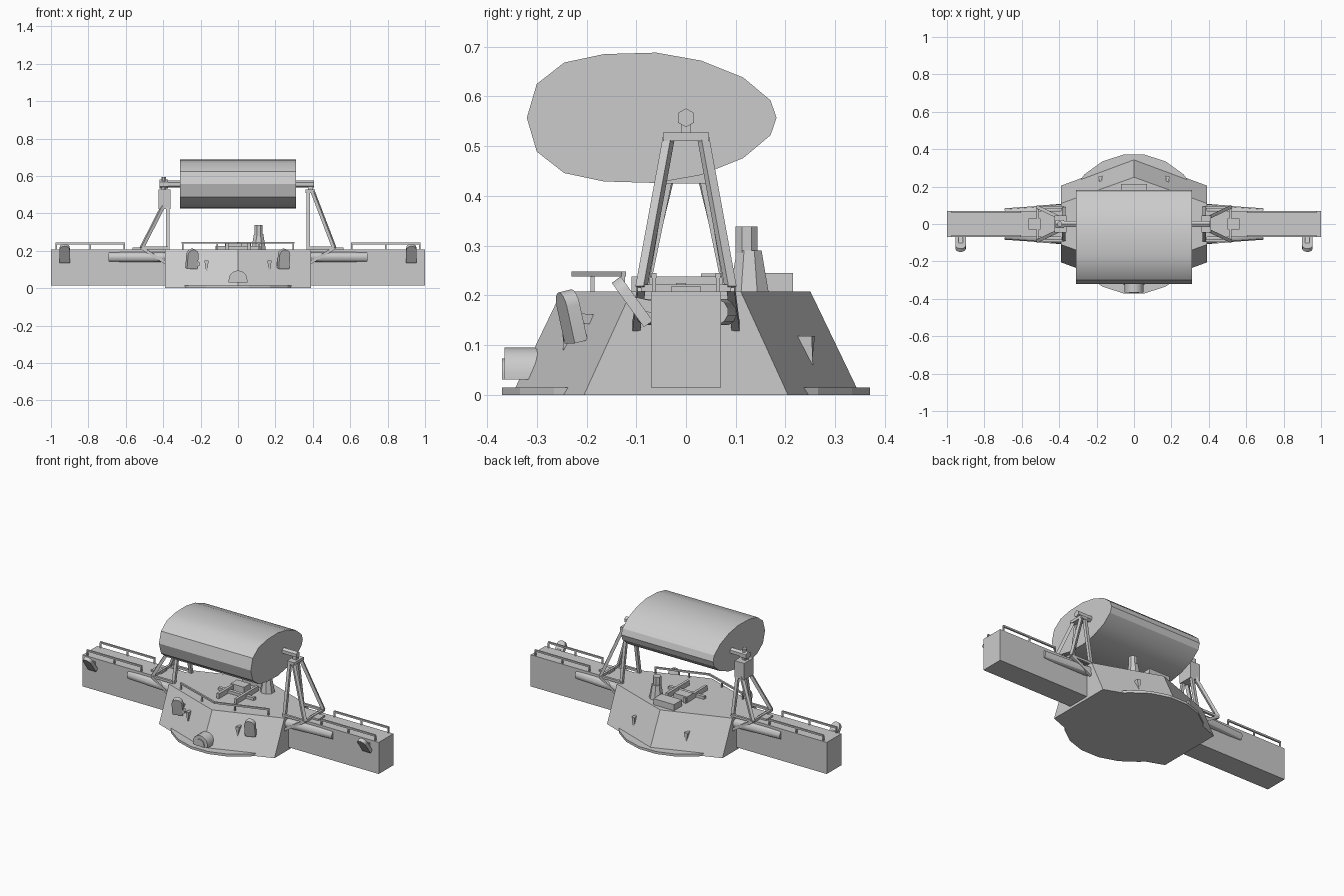
import bpy, bmesh, math
from mathutils import Vector, Matrix

if "Cube" in bpy.data.objects:
    bpy.data.objects.remove(bpy.data.objects["Cube"], do_unlink=True)

grey = bpy.data.materials.new("plain grey")
grey.use_nodes = True
grey.diffuse_color = (0.6, 0.6, 0.6, 1)
grey.node_tree.nodes["Principled BSDF"].inputs["Base Color"].default_value = (0.6, 0.6, 0.6, 1)


def loft(name, low, high, matrix=None, smooth=False):
    """Closed solid between two matching loops of points."""
    bm = bmesh.new()
    a = [bm.verts.new(p) for p in low]
    b = [bm.verts.new(p) for p in high]
    n = len(a)
    bm.faces.new(a[::-1])
    bm.faces.new(b)
    for i in range(n):
        j = (i + 1) % n
        bm.faces.new((a[i], a[j], b[j], b[i]))
    if matrix:
        bm.transform(matrix)
    bmesh.ops.recalc_face_normals(bm, faces=bm.faces)
    mesh = bpy.data.meshes.new(name)
    bm.to_mesh(mesh)
    bm.free()
    mesh.materials.append(grey)
    obj = bpy.data.objects.new(name, mesh)
    bpy.context.collection.objects.link(obj)
    if smooth:
        bpy.ops.object.select_all(action='DESELECT')
        obj.select_set(True)
        bpy.context.view_layer.objects.active = obj
        bpy.ops.object.shade_smooth_by_angle(angle=math.radians(30))
    return obj


def box(name, x0, x1, y0, y1, z0, z1):
    ring = [(x0, y0), (x1, y0), (x1, y1), (x0, y1)]
    return loft(name, [(x, y, z0) for x, y in ring], [(x, y, z1) for x, y in ring])


def rod(name, a, b, r, sides=4, r2=None, smooth=False):
    """Straight bar between two points; four sides gives a square beam."""
    a, b = Vector(a), Vector(b)
    d = b - a
    side = d.cross(Vector((0, 0, 1)))
    side = side.normalized() if side.length > 1e-5 else Vector((1, 0, 0))
    up = side.cross(d).normalized()
    k = math.sqrt(2) if sides == 4 else 1
    turns = [2 * math.pi * (i + 0.5) / sides for i in range(sides)]
    offs = [side * math.cos(t) * k + up * math.sin(t) * k for t in turns]
    return loft(name, [a + o * r for o in offs], [b + o * (r2 or r) for o in offs], smooth=smooth)


def arch(name, width, height, depth, loc, lean=0, heading=0):
    """Slab with a rounded top, leaning forward and turned to a heading."""
    r = width / 2
    top = [(r * math.cos(math.pi * i / 8), height / 2 - r + r * math.sin(math.pi * i / 8)) for i in range(9)]
    ring = [(-r, -height / 2), (r, -height / 2)] + top
    m = (Matrix.Translation(loc) @ Matrix.Rotation(math.radians(heading), 4, 'Z')
         @ Matrix.Rotation(math.radians(lean), 4, 'X'))
    return loft(name, [(x, -depth / 2, z) for x, z in ring], [(x, depth / 2, z) for x, z in ring], m, True)


def railing(name, points, posts, z0, z1, r=0.005):
    for a, b in zip(points, points[1:]):
        rod(name + "_bar", (*a, z1), (*b, z1), r)
    for p in posts:
        rod(name + "_post", (*p, z0), (*p, z1), r * 0.8)


DECK = 0.208


def hexagon(side_y, peak_y, z):
    return [(0.39, -side_y, z), (0.39, side_y, z), (0, peak_y, z),
            (-0.39, side_y, z), (-0.39, -side_y, z), (0, -peak_y, z)]


# Hull and round base plate
loft("hull", hexagon(0.205, 0.35, 0), hexagon(0.11, 0.25, DECK))
rod("base_plate", (0, 0, 0), (0, 0, 0.015), 0.375, 20)

# Drum with a flattened egg section
half = [(-0.32, 0), (-0.3, 0.068), (-0.245, 0.111), (-0.165, 0.128), (-0.06, 0.131),
        (0.03, 0.115), (0.115, 0.081), (0.17, 0.035), (0.182, 0)]
section = half + [(y, -z) for y, z in half[-2:0:-1]]
loft("drum", [(-0.31, y, 0.557 + z) for y, z in section],
     [(0.31, y, 0.557 + z) for y, z in section], smooth=True)

for s in (-1, 1):
    side = "left" if s > 0 else "right"
    # Wing, wing railings and tapering side tubes
    box(side + "_wing", s * 0.37, s, -0.07, 0.07, 0.015, DECK)
    for f in (-1, 1):
        y = f * 0.064
        railing(side + "_wing_railing", [(s * 0.605, y), (s * 0.975, y)],
                [(s * x, y) for x in (0.608, 0.79, 0.972)], DECK, 0.24)
        rod(side + "_side_tube", (s * 0.37, f * 0.08, 0.167), (s * 0.69, f * 0.058, 0.167),
            0.027, 12, smooth=True)

    # Drum support: four splayed legs with struts back to the hull
    top = 0.515 if s > 0 else 0.44
    for f in (-1, 1):
        foot = (s * 0.515, f * 0.09, 0.215)
        rod(side + "_inner_leg", (s * 0.375, f * 0.035, top), (s * 0.375, f * 0.095, 0.15), 0.009)
        rod(side + "_outer_leg", (s * 0.4, f * 0.035, top), foot, 0.009)
        rod(side + "_foot_beam", (s * 0.375, f * 0.09, 0.215), foot, 0.007)
        rod(side + "_foot_strut", foot, (s * 0.385, f * 0.1, 0.135), 0.008)
    rod(side + "_cross_beam", (s * 0.515, -0.09, 0.215), (s * 0.515, 0.09, 0.215), 0.007)
    box(side + "_foot_plate", s * 0.5, s * 0.565, -0.03, 0.03, DECK, 0.218)
    rod(side + "_axle", (s * 0.3, 0, 0.557), (s * 0.405, 0, 0.557), 0.019, 6)

    # Lamps on the wing tips and hull front, each on a bracket
    arch(side + "_wing_lamp", 0.055, 0.11, 0.022, (s * 0.927, -0.108, 0.187), 36)
    rod(side + "_wing_lamp_bracket", (s * 0.927, -0.06, 0.175), (s * 0.927, -0.105, 0.185), 0.012)
    arch(side + "_hull_lamp", 0.06, 0.105, 0.028, (s * 0.245, -0.232, 0.158), 13, 20)
    rod(side + "_hull_lamp_bracket", (s * 0.225, -0.17, 0.15), (s * 0.245, -0.23, 0.155), 0.01)

    # Small wedge vents on the sloping hull faces
    for name, x, y, z in (("front", 0.17, -0.235, 0.12), ("rear", 0.18, 0.243, 0.09)):
        f = 1 if y > 0 else -1
        low, high = z - 0.03, z + 0.028
        loft(side + "_" + name + "_vent",
             [(s * (x - 0.008), y + f * 0.01, low), (s * x, y + f * 0.012, low), (s * x, y - f * 0.05, low)],
             [(s * (x - 0.012), y + f * 0.016, high), (s * (x + 0.01), y + f * 0.01, high), (s * x, y - f * 0.06, high)])
    rod(side + "_front_lamp_nub", (s * 0.215, -0.18, 0.13), (s * 0.213, -0.228, 0.13), 0.012, 6)

# Support tops: flat cap on one side, drive housing on the other
box("left_support_cap", 0.362, 0.412, -0.046, 0.046, 0.51, 0.527)
box("left_axle_post", 0.375, 0.4, -0.01, 0.01, 0.52, 0.55)
box("drive_housing", -0.425, -0.36, -0.046, 0.046, 0.425, 0.527)
box("drive_axle_post", -0.41, -0.385, -0.012, 0.012, 0.52, 0.55)
rod("drive_cap", (-0.397, 0, 0.53), (-0.397, 0, 0.595), 0.014, 8)
rod("drive_hub", (-0.42, 0, 0.557), (-0.375, 0, 0.557), 0.024, 6)

# Hooded port at the foot of the hull front
arch("front_port", 0.1, 0.064, 0.1, (0, -0.315, 0.063))
arch("front_port_lens", 0.056, 0.042, 0.006, (0, -0.367, 0.052))

# Deck railing following the front edge
railing("deck_railing", [(-0.3, -0.125), (0, -0.225), (0.3, -0.125)],
        [(x, -0.225 + abs(x) / 3) for x in (-0.295, -0.11, 0.11, 0.295)], DECK, 0.243)

# Deck beams, locker and chimney
for x in (-0.06, 0.06):
    box("deck_beam", x - 0.008, x + 0.008, -0.11, 0.1, DECK, 0.238)
box("deck_cross_beam", -0.12, 0.12, -0.02, 0, DECK, 0.225)
box("deck_hatch", -0.07, 0.02, 0.03, 0.09, DECK, 0.244)
box("rear_locker", -0.07, 0.07, 0.137, 0.215, DECK, 0.245)
rod("chimney_base", (0.11, 0.127, DECK), (0.11, 0.127, 0.29), 0.042, 8, 0.027)
rod("chimney", (0.11, 0.122, DECK), (0.11, 0.122, 0.338), 0.024, 8)
